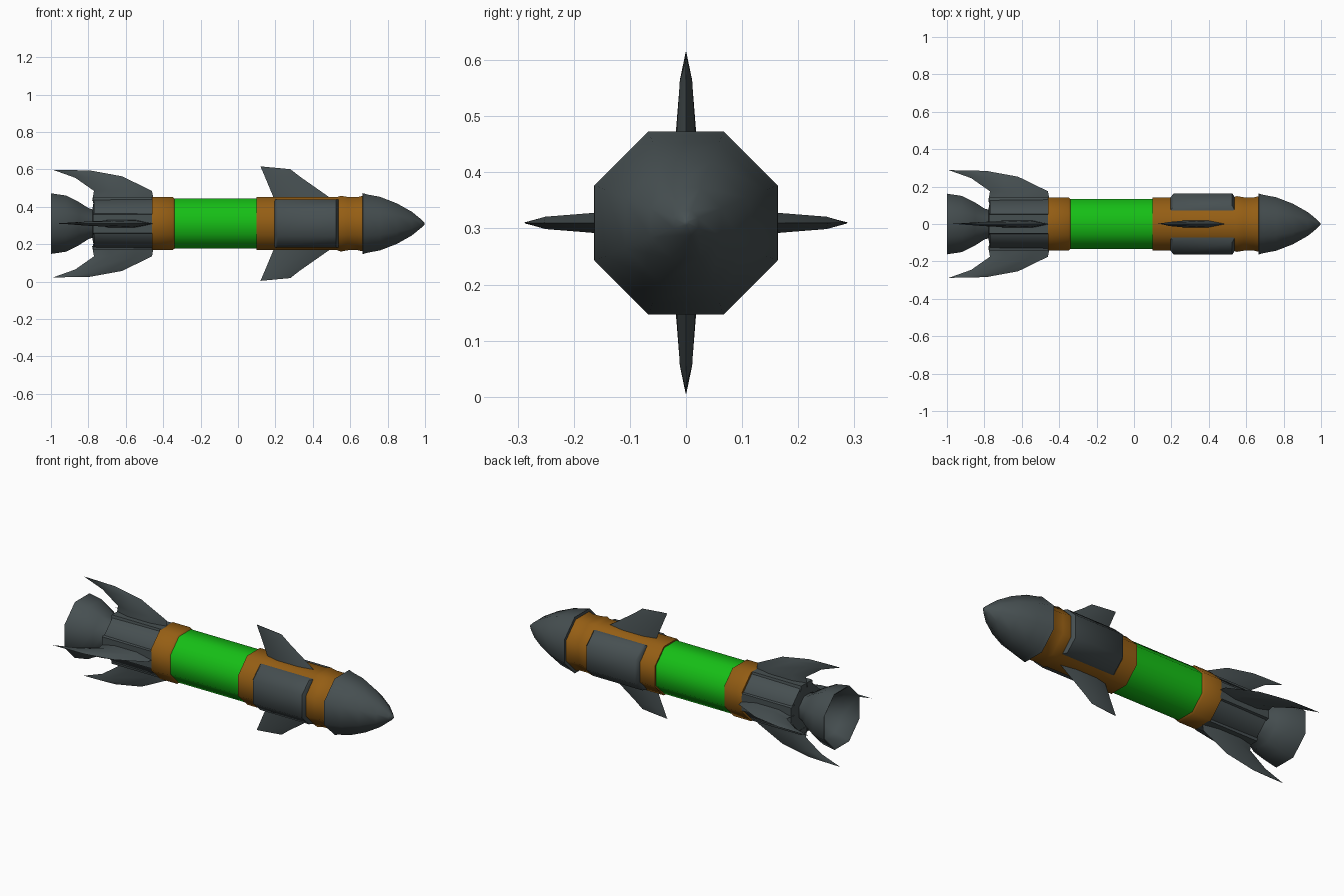
import bpy, bmesh, math
from mathutils import Matrix, Vector

if "Cube" in bpy.data.objects:
    bpy.data.objects.remove(bpy.data.objects["Cube"])

AXIS_Z = 0.31  # height of the long axis


def material(name, rgb):
    m = bpy.data.materials.new(name)
    m.diffuse_color = (*rgb, 1)
    m.use_nodes = True
    m.node_tree.nodes["Principled BSDF"].inputs["Base Color"].default_value = m.diffuse_color
    return m


GREY = material("dark grey", (0.062, 0.079, 0.083))
ORANGE = material("burnt orange", (0.30, 0.112, 0.007))
GREEN = material("bright green", (0.008, 0.52, 0.008))


def loft(name, sections, mat, angle=0.0, smooth=50):
    """Skin closed cross-sections (equal point counts), turned about the long axis."""
    bm = bmesh.new()
    rings = [[bm.verts.new(p) for p in s] for s in sections]
    n = len(rings[0])
    for a, b in zip(rings, rings[1:]):
        for i in range(n):
            j = (i + 1) % n
            bm.faces.new((a[i], a[j], b[j], b[i]))
    bm.faces.new(rings[0])
    bm.faces.new(rings[-1][::-1])
    bmesh.ops.remove_doubles(bm, verts=bm.verts, dist=1e-5)
    bmesh.ops.recalc_face_normals(bm, faces=bm.faces)
    bm.transform(Matrix.Translation((0, 0, AXIS_Z)) @ Matrix.Rotation(angle, 4, 'X'))
    me = bpy.data.meshes.new(name)
    bm.to_mesh(me)
    bm.free()
    me.materials.append(mat)
    ob = bpy.data.objects.new(name, me)
    bpy.context.collection.objects.link(ob)
    bpy.ops.object.select_all(action='DESELECT')
    ob.select_set(True)
    bpy.context.view_layer.objects.active = ob
    bpy.ops.object.shade_smooth_by_angle(angle=math.radians(smooth))
    return ob


def octagon(x, apothem):
    r = apothem / math.cos(math.pi / 8)
    return [Vector((x, r * math.cos(a), r * math.sin(a)))
            for a in (math.pi / 8 + k * math.pi / 4 for k in range(8))]


def lathe(name, profile, mat):
    return loft(name, [octagon(x, a) for x, a in profile], mat)


def fin(name, rows, angle):
    """Rows: lead x, lead radius, trail x, trail radius, half thickness."""
    sections = []
    for lx, lr, tx, tr, t in rows:
        def at(f, y):
            return Vector((lx + (tx - lx) * f, y, lr + (tr - lr) * f))
        sections.append([at(0, 0), at(0.3, t), at(0.75, t),
                         at(1, 0), at(0.75, -t), at(0.3, -t)])
    loft(name, sections, GREY, angle, 40)


# Body, front to back
lathe("nose_cone", [(0.665, 0.13), (0.667, 0.163), (0.69, 0.156), (0.76, 0.143),
                    (0.85, 0.108), (0.93, 0.063), (0.98, 0.022), (0.998, 0.004)], GREY)
lathe("front_collar", [(0.10, 0.13), (0.10, 0.142), (0.20, 0.142), (0.53, 0.142),
                       (0.55, 0.149), (0.59, 0.142), (0.64, 0.142), (0.66, 0.147),
                       (0.67, 0.147)], ORANGE)
lathe("green_tank", [(-0.35, 0.134), (0.11, 0.134)], GREEN)
lathe("rear_collar", [(-0.46, 0.13), (-0.46, 0.142), (-0.35, 0.142), (-0.34, 0.134)], ORANGE)
lathe("tail_body", [(-0.78, 0.07), (-0.77, 0.127), (-0.45, 0.13)], GREY)

# Flared, hollow nozzle
lathe("nozzle", [(-0.76, 0.07), (-0.80, 0.083), (-0.85, 0.115), (-0.92, 0.15),
                 (-1.0, 0.162), (-0.995, 0.153), (-0.92, 0.125), (-0.85, 0.085),
                 (-0.82, 0.03)], GREY)

# Wrap-around side plates on the front collar
base = [(0.06, 0.128), (0.07, 0.128), (0.142, 0.060), (0.142, -0.060),
        (0.07, -0.128), (0.06, -0.128)]
outer = [(0.06, 0.128), (0.098, 0.128), (0.164, 0.066), (0.164, -0.066),
         (0.098, -0.128), (0.06, -0.128)]
for side, ang in (("right", 0), ("left", math.pi)):
    loft(side + "_side_plate",
         [[Vector((x, y, z)) for y, z in pts] for x, pts in
          ((0.195, base), (0.212, outer), (0.525, outer), (0.54, base))], GREY, ang, 50)

# Four tail fins, each on a raised mount
for k in range(4):
    ang = k * math.pi / 2
    fin("tail_fin_%d" % (k + 1), [(-0.45, 0.12, -0.78, 0.12, 0.022),
                                  (-0.46, 0.175, -0.77, 0.175, 0.017),
                                  (-0.62, 0.253, -0.87, 0.245, 0.011),
                                  (-0.79, 0.284, -0.99, 0.288, 0.001)], ang)
    loft("fin_mount_%d" % (k + 1),
         [[Vector((x, y, z)) for y, z in
           ((-0.057, 0.11), (0.057, 0.11), (0.05, top), (-0.05, top))]
          for x, top in ((-0.775, 0.142), (-0.455, 0.142))], GREY, ang, 30)

# Upper and lower front fins
for label, ang in (("upper", 0), ("lower", math.pi)):
    fin(label + "_front_fin", [(0.505, 0.13, 0.19, 0.13, 0.019),
                               (0.49, 0.14, 0.19, 0.14, 0.018),
                               (0.33, 0.252, 0.142, 0.255, 0.011),
                               (0.28, 0.291, 0.12, 0.306, 0.001)], ang)
